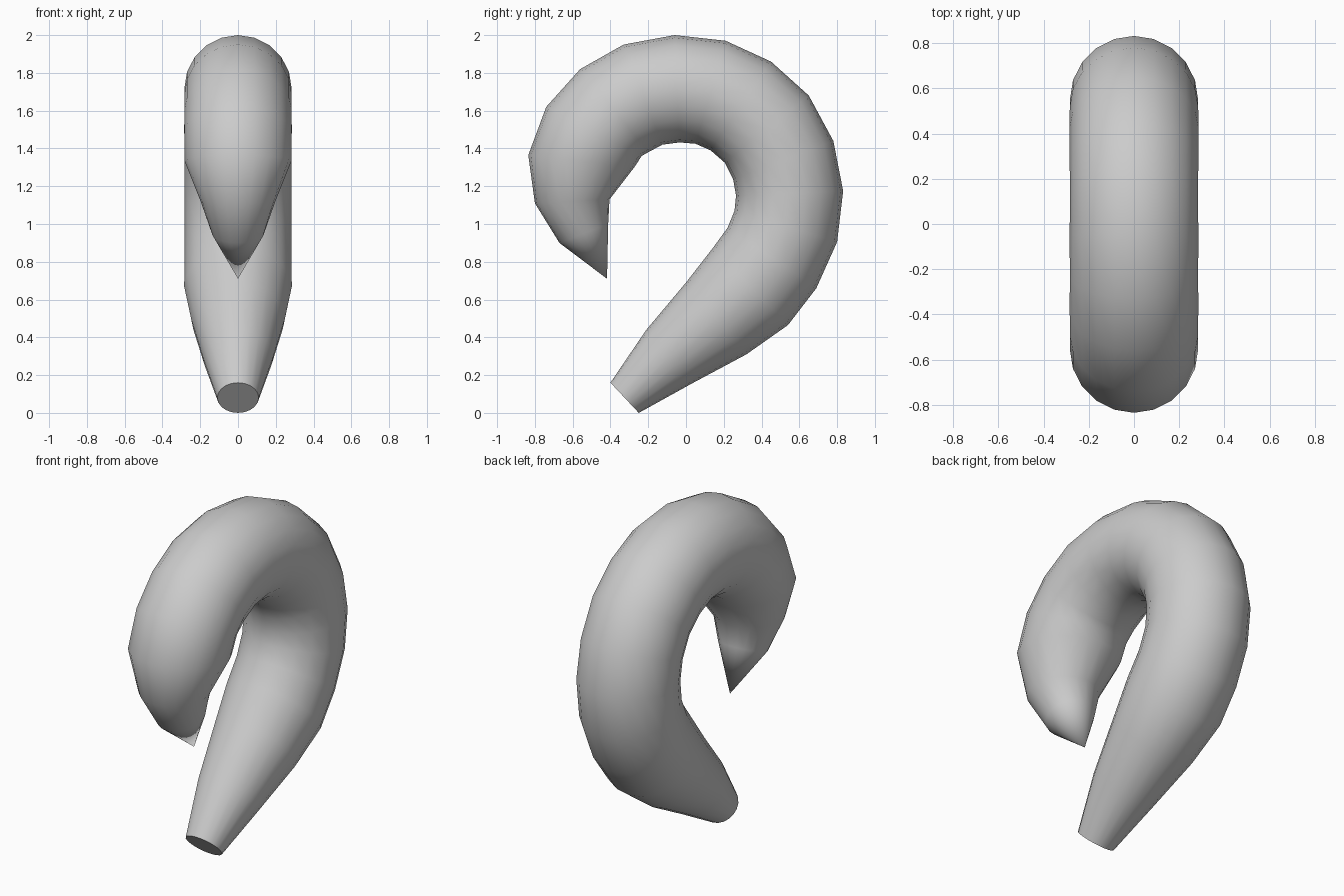
import bpy, bmesh, math
from mathutils import Vector

if "Cube" in bpy.data.objects:
    bpy.data.objects.remove(bpy.data.objects["Cube"])

SIDES = 20

# Each cross-section ring: outer (y, z) and inner (y, z) ends of its diameter
RINGS = [
    (-0.25, 0.00, -0.40, 0.16),
    (0.03, 0.155, -0.21, 0.44),
    (0.32, 0.31, 0.00, 0.69),
    (0.54, 0.465, 0.14, 0.87),
    (0.69, 0.66, 0.22, 0.98),
    (0.80, 0.905, 0.257, 1.07),
    (0.832, 1.175, 0.265, 1.15),
    (0.78, 1.44, 0.25, 1.235),
    (0.65, 1.68, 0.205, 1.325),
    (0.45, 1.86, 0.13, 1.39),
    (0.21, 1.97, 0.05, 1.425),
    (-0.06, 2.00, -0.035, 1.432),
    (-0.33, 1.95, -0.125, 1.42),
    (-0.56, 1.82, -0.20, 1.38),
    (-0.74, 1.62, -0.235, 1.36),
    (-0.835, 1.365, -0.27, 1.305),
    (-0.80, 1.11, -0.405, 1.13),
    (-0.67, 0.90, -0.412, 1.00),
]
TIP = (0, -0.418, 0.71)

bm = bmesh.new()


def add_ring(oy, oz, iy, iz):
    outer, inner = Vector((0, oy, oz)), Vector((0, iy, iz))
    centre, arm = (outer + inner) / 2, (outer - inner) / 2
    side = Vector((arm.length, 0, 0))
    angles = [2 * math.pi * i / SIDES for i in range(SIDES)]
    return [bm.verts.new(centre + arm * math.cos(a) + side * math.sin(a)) for a in angles]


# Tube walls, flat base cap and pointed tip
rings = [add_ring(*r) for r in RINGS]
tip = bm.verts.new(TIP)
for i in range(SIDES):
    j = (i + 1) % SIDES
    for a, b in zip(rings, rings[1:]):
        bm.faces.new((a[i], a[j], b[j], b[i]))
    bm.faces.new((rings[-1][i], rings[-1][j], tip))
bm.faces.new(rings[0])
bmesh.ops.recalc_face_normals(bm, faces=bm.faces)

mesh = bpy.data.meshes.new("curled_horn")
bm.to_mesh(mesh)
bm.free()
horn = bpy.data.objects.new("curled_horn", mesh)
bpy.context.collection.objects.link(horn)

# Smooth sides with a crisp base edge
bpy.context.view_layer.objects.active = horn
horn.select_set(True)
bpy.ops.object.shade_smooth_by_angle(angle=math.radians(60))
